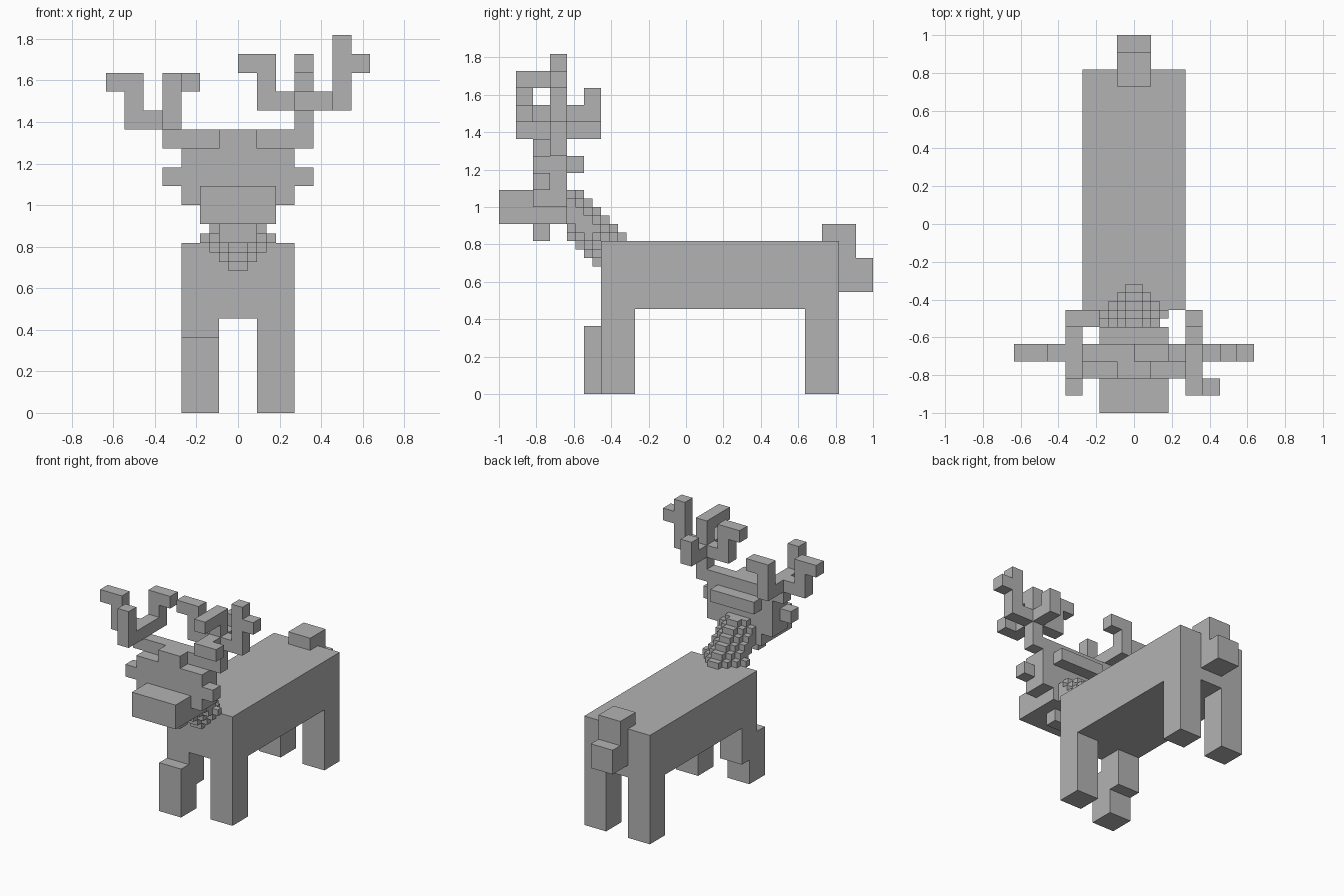
import bpy
import bmesh
from mathutils import Matrix, Vector

UNIT = 1 / 11   # edge of one block
HALF = UNIT / 2  # edge of one small neck block

start_cube = bpy.data.objects.get("Cube")
if start_cube:
    bpy.data.objects.remove(start_cube, do_unlink=True)

# Single flat colour
grey = bpy.data.materials.new("plain_grey")
grey.use_nodes = True
colour = (0.45, 0.45, 0.45, 1)
grey.diffuse_color = colour
grey.node_tree.nodes["Principled BSDF"].inputs["Base Color"].default_value = colour


def blocks(name, *boxes, step=UNIT):
    """Make one object from boxes given as x, y and z ranges in grid steps."""
    bm = bmesh.new()
    for ranges in boxes:
        low = Vector([r[0] for r in ranges]) * step
        high = Vector([r[1] for r in ranges]) * step
        place = Matrix.Translation((low + high) / 2) @ Matrix.Diagonal((high - low).to_4d())
        bmesh.ops.create_cube(bm, size=1, matrix=place)
    mesh = bpy.data.meshes.new(name)
    bm.to_mesh(mesh)
    bm.free()
    mesh.materials.append(grey)
    obj = bpy.data.objects.new(name, mesh)
    bpy.context.collection.objects.link(obj)
    return obj


# Depth and side ranges shared by several parts
left_side, right_side = (1, 3), (-3, -1)
antler_row = (-8, -7)
left_stem, right_stem = (3, 4), (-4, -3)

# Body and tail
blocks("body", ((-3, 3), (-5, 9), (5, 9)))
blocks("tail", ((-1, 1), (8, 10), (8, 10)), ((-1, 1), (9, 11), (6, 8)))

# Legs, with the right front one stepping forward
blocks("rear_left_leg", (left_side, (7, 9), (0, 5)))
blocks("rear_right_leg", (right_side, (7, 9), (0, 5)))
blocks("front_left_leg", (left_side, (-5, -3), (0, 5)))
blocks("front_right_upper_leg", (right_side, (-5, -3), (2, 5)))
blocks("front_right_lower_leg", (right_side, (-6, -4), (0, 4)))

# Neck: a slanted rounded column of small blocks
neck_rows = []
for j in range(-14, -7):
    for k in range(15, 24):
        width = min(3, 4 - abs(j + k - 7))
        if j == -11 and k == 18:
            width = 4
        if width > 0:
            neck_rows.append(((-width, width), (j, j + 1), (k, k + 1)))
blocks("neck", *neck_rows, step=HALF)

# Head
blocks("skull", ((-3, 3), (-9, -7), (11, 14)))
blocks("crown", ((-1, 1), (-9, -7), (14, 15)))
blocks("back_of_head", ((-2, 2), (-7, -6), (13, 14)))
blocks("snout", ((-2, 2), (-11, -7), (10, 12)))
blocks("chin_beard", ((-1, 1), (-9, -8), (9, 10)))
for name, side in (("left_ear", left_stem), ("right_ear", right_stem)):
    blocks(name, (side, (-9, -8), (12, 13)))

# Left antler
blocks("left_antler_root",
       ((1, 4), antler_row, (14, 15)),
       (left_stem, antler_row, (15, 16)))
blocks("left_antler_beam",
       ((1, 6), antler_row, (16, 17)))
blocks("left_antler_inner_tine",
       ((1, 2), antler_row, (17, 18)),
       ((0, 2), antler_row, (18, 19)))
blocks("left_antler_outer_tine",
       ((5, 6), antler_row, (17, 20)),
       ((6, 7), antler_row, (18, 19)))
blocks("left_antler_top_tine",
       (left_stem, antler_row, (17, 18)),
       (left_stem, (-10, -7), (18, 19)))
blocks("left_antler_front_tine",
       (left_stem, (-9, -8), (16, 17)),
       ((3, 5), (-10, -9), (16, 17)))
blocks("left_antler_back_tine",
       (left_stem, (-7, -5), (16, 17)),
       (left_stem, (-6, -5), (17, 18)))

# Right antler
blocks("right_antler_root",
       ((-4, -1), antler_row, (14, 15)))
blocks("right_antler_beam",
       ((-6, -3), antler_row, (15, 16)))
blocks("right_antler_outer_tine",
       ((-6, -5), antler_row, (16, 17)),
       ((-7, -5), antler_row, (17, 18)))
blocks("right_antler_front_tine",
       (right_stem, (-10, -8), (15, 16)),
       (right_stem, (-10, -9), (16, 18)))
blocks("right_antler_back_tine",
       (right_stem, (-7, -5), (15, 16)),
       (right_stem, (-6, -5), (16, 18)),
       ((-3, -2), (-6, -5), (17, 18)))
